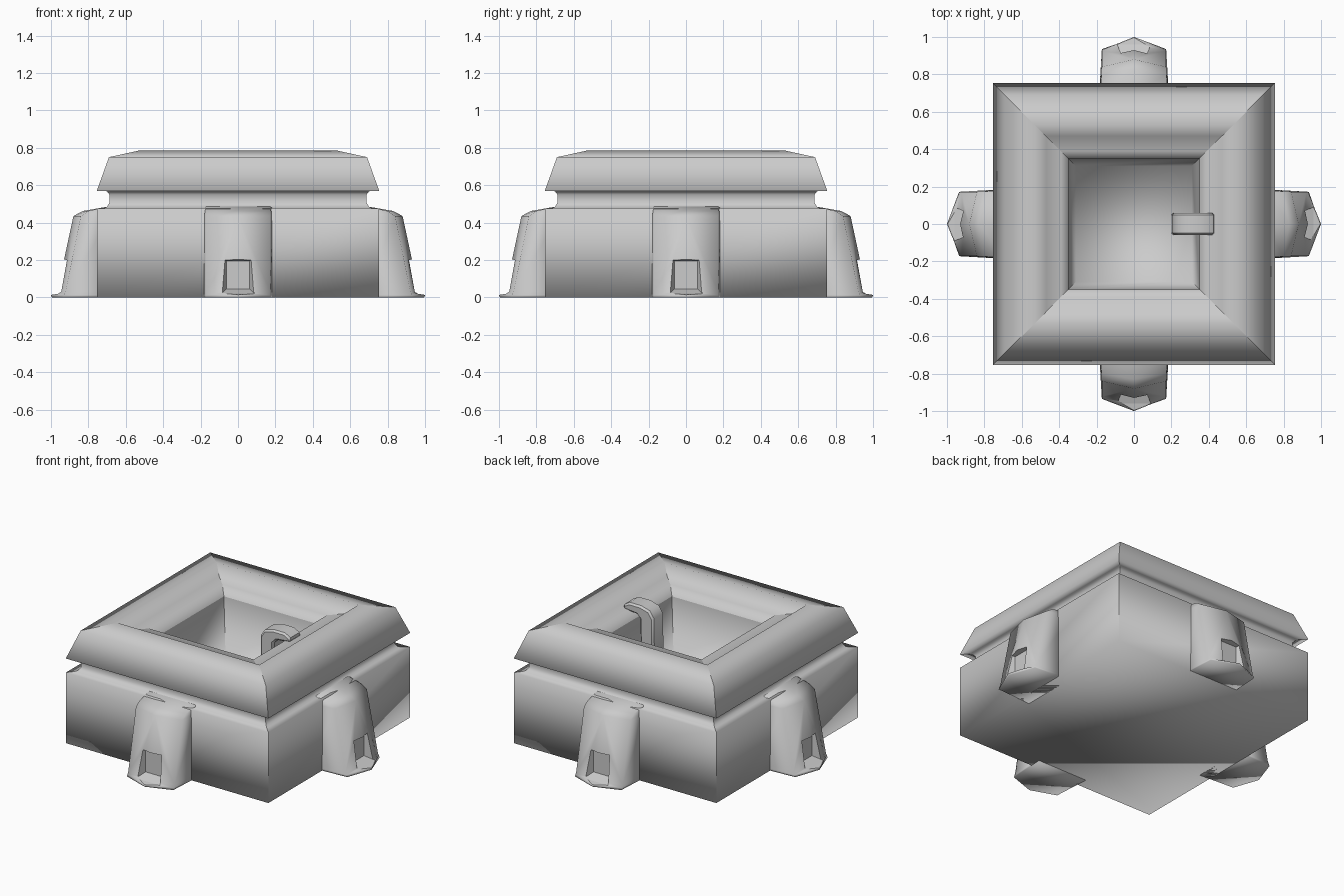
import bpy, bmesh, math

cube = bpy.data.objects.get("Cube")
if cube:
    bpy.data.objects.remove(cube, do_unlink=True)

grey = bpy.data.materials.new("plain grey")
grey.use_nodes = True
COLOUR = (0.6, 0.6, 0.6, 1)
grey.diffuse_color = COLOUR
grey.node_tree.nodes["Principled BSDF"].inputs["Base Color"].default_value = COLOUR


def finish(name, bm, smooth_angle=0):
    """Turn a bmesh into an object, keeping edges above the angle sharp."""
    for f in bm.faces:
        f.smooth = smooth_angle > 0
    for e in bm.edges:
        if len(e.link_faces) == 2 and e.calc_face_angle(0) > math.radians(smooth_angle):
            e.smooth = False
    mesh = bpy.data.meshes.new(name)
    bm.to_mesh(mesh)
    bm.free()
    mesh.materials.append(grey)
    obj = bpy.data.objects.new(name, mesh)
    bpy.context.collection.objects.link(obj)
    return obj


def loft(bm, loops, cap_start=False, cap_end=False):
    """Bridge closed loops of points; returns the bmesh rings."""
    rings = [[bm.verts.new(p) for p in loop] for loop in loops]
    n = len(rings[0])
    for a, b in zip(rings, rings[1:]):
        for k in range(n):
            bm.faces.new((a[k], a[(k + 1) % n], b[(k + 1) % n], b[k]))
    if cap_start:
        bm.faces.new(rings[0][::-1])
    if cap_end:
        bm.faces.new(rings[-1])
    return rings


def square_shell(name, profile, cap_start=False, cap_end=False):
    """Sweep a (half width, height) profile around a square."""
    bm = bmesh.new()
    loops = [[(-h, -h, z), (h, -h, z), (h, h, z), (-h, h, z)] for h, z in profile]
    rings = loft(bm, loops, cap_start, cap_end)
    obj = finish(name, bm, 62)
    # mitred corners stay crisp
    n = len(profile)
    for e in obj.data.edges:
        i, j = e.vertices
        if i % 4 == j % 4:
            e.use_edge_sharp = True
    return obj


# Square body, recessed neck, rounded rim and sunken basin
square_shell("base_block", [(0.755, 0), (0.755, 0.475), (0.69, 0.48)], cap_start=True)
square_shell("neck", [(0.715, 0.478), (0.70, 0.485), (0.688, 0.505),
                      (0.688, 0.55), (0.70, 0.567), (0.72, 0.572)])
square_shell("rim", [(0.69, 0.57), (0.755, 0.57), (0.69, 0.75), (0.53, 0.785),
                     (0.47, 0.732), (0.39, 0.73), (0.35, 0.675)])
square_shell("basin", [(0.35, 0.675), (0.31, 0.30)], cap_end=True)

# Buttress: (height, side reach, tip reach) for each level
levels = [(0, 0.935, 0.995), (0.012, 0.93, 1.0), (0.03, 0.922, 0.967),
          (0.435, 0.84, 0.88), (0.462, 0.80, 0.83), (0.485, 0.70, 0.70)]
bm = bmesh.new()
loft(bm, [[(-0.187, -0.68, z), (-0.172, -s, z), (0, -t, z), (0.172, -s, z), (0.187, -0.68, z)]
          for z, s, t in levels], True, True)
buttress = finish("front_buttress", bm, 35)

# Tapered niche cut into the buttress foot
bm = bmesh.new()
niche = [(0.105, -1.05, 0.005, 0.21), (0.09, -0.96, 0.02, 0.21), (0.062, -0.895, 0.045, 0.195)]
loft(bm, [[(-w, y, lo), (w, y, lo), (w, y, hi), (-w, y, hi)] for w, y, lo, hi in niche], True, True)
bmesh.ops.recalc_face_normals(bm, faces=bm.faces)
cutter = finish("niche_cutter", bm)
cutter.hide_render = True
cut = buttress.modifiers.new("niche", "BOOLEAN")
cut.operation, cut.object, cut.solver = "DIFFERENCE", cutter, "EXACT"
bpy.context.view_layer.update()
carved = bpy.data.meshes.new_from_object(
    buttress.evaluated_get(bpy.context.evaluated_depsgraph_get()))
buttress.modifiers.clear()
buttress.data = carved
bpy.data.objects.remove(cutter, do_unlink=True)

# Same buttress on the other three sides
for i, side in enumerate(("left", "back", "right"), 1):
    copy = bpy.data.objects.new(side + "_buttress", carved)
    copy.rotation_euler.z = i * math.pi / 2
    bpy.context.collection.objects.link(copy)

# Hooked spout running from the ledge down into the basin
outline = [(0.43, 0.725), (0.425, 0.755), (0.385, 0.778), (0.30, 0.778), (0.235, 0.76),
           (0.205, 0.715), (0.20, 0.30), (0.30, 0.30), (0.305, 0.69), (0.33, 0.715)]
bm = bmesh.new()
loft(bm, [[(x, y, z) for x, z in outline] for y in (-0.06, 0.06)], True, True)
bmesh.ops.recalc_face_normals(bm, faces=bm.faces)
spout = finish("spout", bm, 50)
bevel = spout.modifiers.new("soft edges", "BEVEL")
bevel.width, bevel.segments = 0.012, 1
bevel.limit_method, bevel.angle_limit = "ANGLE", math.radians(60)
